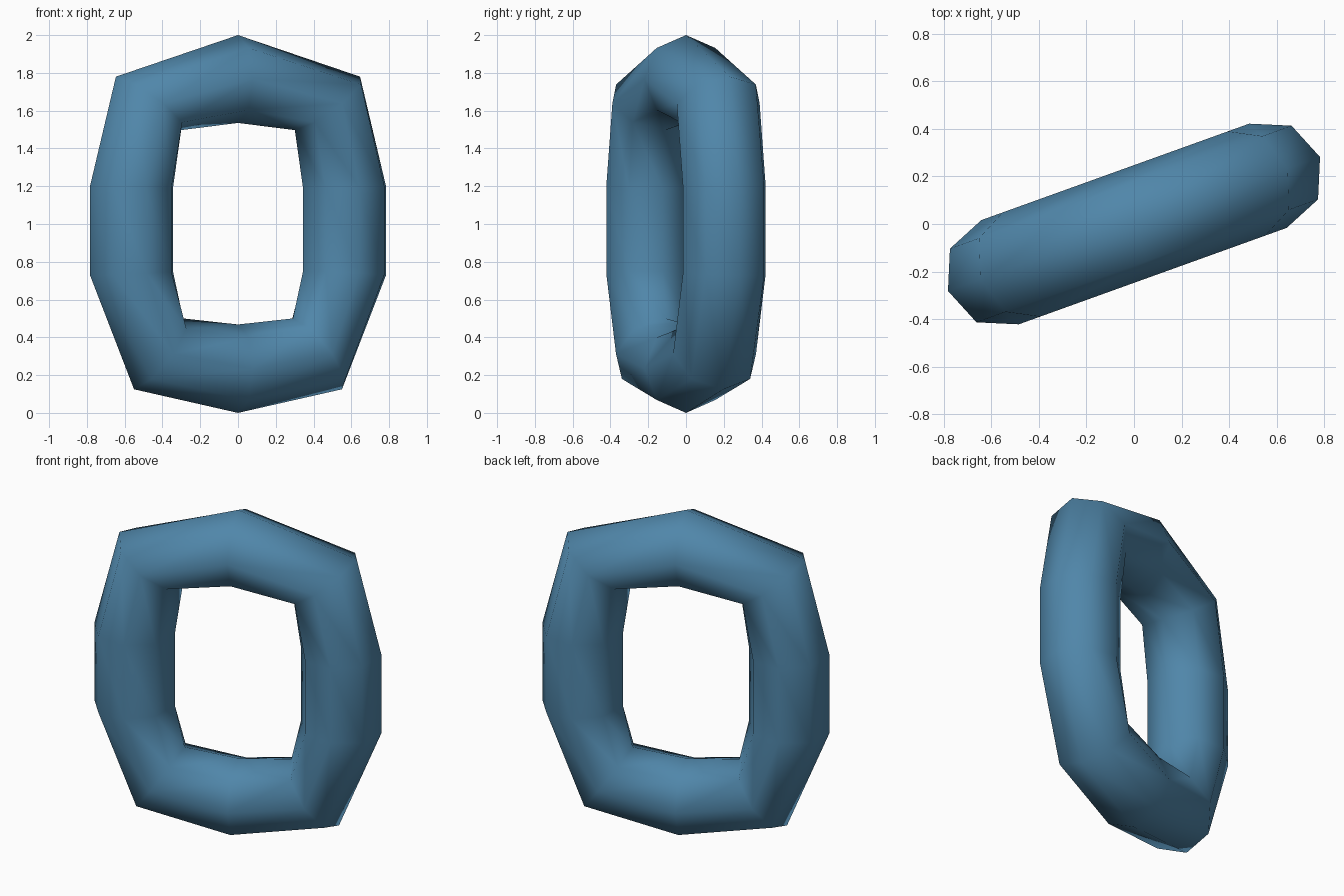
import bpy, bmesh, math
from mathutils import Vector

if "Cube" in bpy.data.objects:
    bpy.data.objects.remove(bpy.data.objects["Cube"])

TILT = math.radians(19.8)   # turn of the link about the vertical axis
R = 0.233                   # half thickness of the bar
SIDES = 8

# Right half of the link: outer and inner edge of each ring (in-plane x, z)
half = [((0.0, 2.0), (0.0, 1.535)),
        ((0.687, 1.78), (0.320, 1.497)),
        ((0.832, 1.203), (0.366, 1.19)),
        ((0.832, 0.727), (0.366, 0.75)),
        ((0.585, 0.125), (0.309, 0.50)),
        ((0.0, 0.0), (0.0, 0.468))]
mirrored = [((-o[0], o[1]), (-i[0], i[1])) for o, i in half[-2:0:-1]]
rings = half + mirrored

across = Vector((math.cos(TILT), math.sin(TILT), 0))
normal = Vector((-math.sin(TILT), math.cos(TILT), 0))
up = Vector((0, 0, 1))

# Octagonal bar swept round the closed loop
bm = bmesh.new()
loops = []
for o, i in rings:
    po = across * o[0] + up * o[1]
    pi = across * i[0] + up * i[1]
    centre, radial = (po + pi) / 2, (po - pi) / 2
    loops.append([bm.verts.new(centre + radial * math.cos(a) + normal * R * math.sin(a))
                  for a in (2 * math.pi * k / SIDES for k in range(SIDES))])
for n, a in enumerate(loops):
    b = loops[(n + 1) % len(loops)]
    for k in range(SIDES):
        j = (k + 1) % SIDES
        bm.faces.new((a[k], a[j], b[j], b[k]))
for f in bm.faces:
    f.smooth = True
bmesh.ops.recalc_face_normals(bm, faces=bm.faces)

mesh = bpy.data.meshes.new("chain_link")
bm.to_mesh(mesh)
bm.free()
link = bpy.data.objects.new("chain_link", mesh)
bpy.context.collection.objects.link(link)

# Blue material
mat = bpy.data.materials.new("blue")
mat.diffuse_color = (0.08, 0.24, 0.40, 1)
mat.use_nodes = True
mat.node_tree.nodes["Principled BSDF"].inputs["Base Color"].default_value = mat.diffuse_color
mesh.materials.append(mat)
